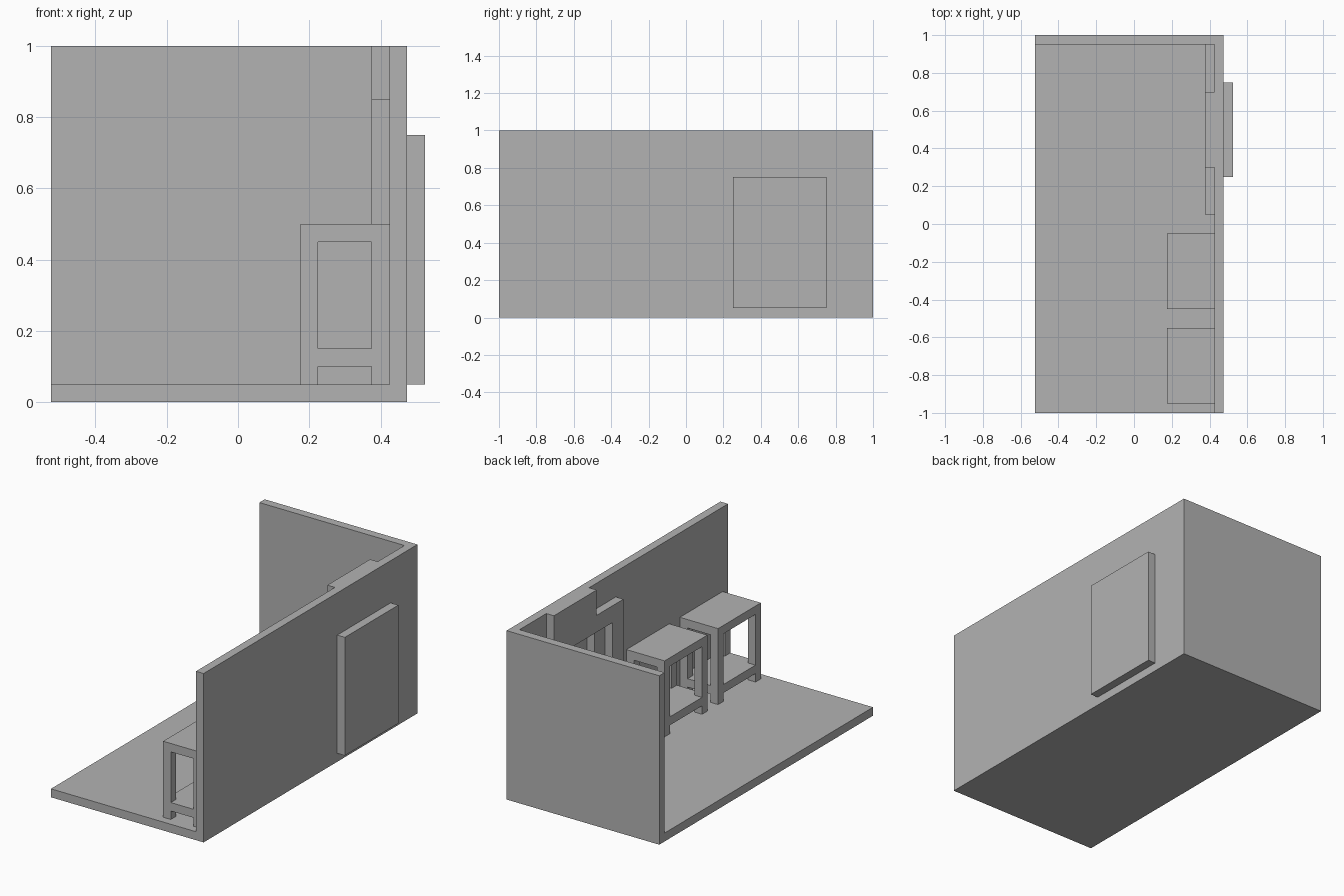
import bpy, bmesh
from mathutils import Vector

cube = bpy.data.objects.get("Cube")
if cube:
    bpy.data.objects.remove(cube, do_unlink=True)

GREY = (0.45, 0.45, 0.45, 1.0)
grey = bpy.data.materials.new("plain grey")
grey.use_nodes = True
grey.diffuse_color = GREY
for node in grey.node_tree.nodes:
    if node.type == 'BSDF_PRINCIPLED':
        node.inputs["Base Color"].default_value = GREY


def finish(name, bm):
    bmesh.ops.recalc_face_normals(bm, faces=bm.faces)
    mesh = bpy.data.meshes.new(name)
    bm.to_mesh(mesh)
    bm.free()
    mesh.materials.append(grey)
    obj = bpy.data.objects.new(name, mesh)
    bpy.context.collection.objects.link(obj)
    return obj


def add_box(bm, x, y, z):
    """Box from (min, max) ranges."""
    verts = bmesh.ops.create_cube(bm, size=1)["verts"]
    for v in verts:
        v.co = Vector([(lo + hi) / 2 + c * (hi - lo)
                       for c, (lo, hi) in zip(v.co, (x, y, z))])


def box(name, x, y, z):
    bm = bmesh.new()
    add_box(bm, x, y, z)
    return finish(name, bm)


def slab(name, outline, x0, x1):
    """Extrude a (y, z) outline along x."""
    bm = bmesh.new()
    face = bm.faces.new([bm.verts.new((x0, y, z)) for y, z in outline])
    out = bmesh.ops.extrude_face_region(bm, geom=[face])["geom"]
    bmesh.ops.translate(bm, vec=(x1 - x0, 0, 0),
                        verts=[e for e in out if isinstance(e, bmesh.types.BMVert)])
    return finish(name, bm)


T = 0.05                        # common board thickness
LEFT, INNER, OUTER = -0.525, 0.425, 0.475

# Room shell: floor, back wall and side wall with a recess opening
box("floor", (LEFT, OUTER), (-1, 1), (0, T))
box("back_wall", (LEFT, INNER), (1 - T, 1), (T, 1))
slab("side_wall", [(-1, T), (0.25, T), (0.25, 0.75), (0.75, 0.75),
                   (0.75, T), (1, T), (1, 1), (-1, 1)], INNER, OUTER)
box("recess_back", (OUTER, OUTER + T), (0.25, 0.75), (T, 0.75))

# Fireplace surround with a raised chimney breast, symmetric about y = 0.5
half = [(0.35, T), (0.45, T), (0.45, 0.85), (0.2, 0.85), (0.2, 1)]
outline = [(0.5 - y, z) for y, z in half]
outline += [(0.5 + y, z) for y, z in reversed(half)]
outline += [(0.85, 0.75), (0.15, 0.75)]
slab("fireplace_surround", outline, INNER - T, INNER)


# Tables with a low shelf
def table(name, y0, y1):
    x0, x1 = 0.175, INNER
    bm = bmesh.new()
    for z in (0.1, 0.45):
        add_box(bm, (x0, x1), (y0, y1), (z, z + T))
    for x in (x0, x1 - T):
        for y in (y0, y1 - T):
            for z in ((T, 0.1), (0.15, 0.45)):
                add_box(bm, (x, x + T), (y, y + T), z)
    return finish(name, bm)


table("front_table", -0.95, -0.55)
table("rear_table", -0.45, -0.05)
